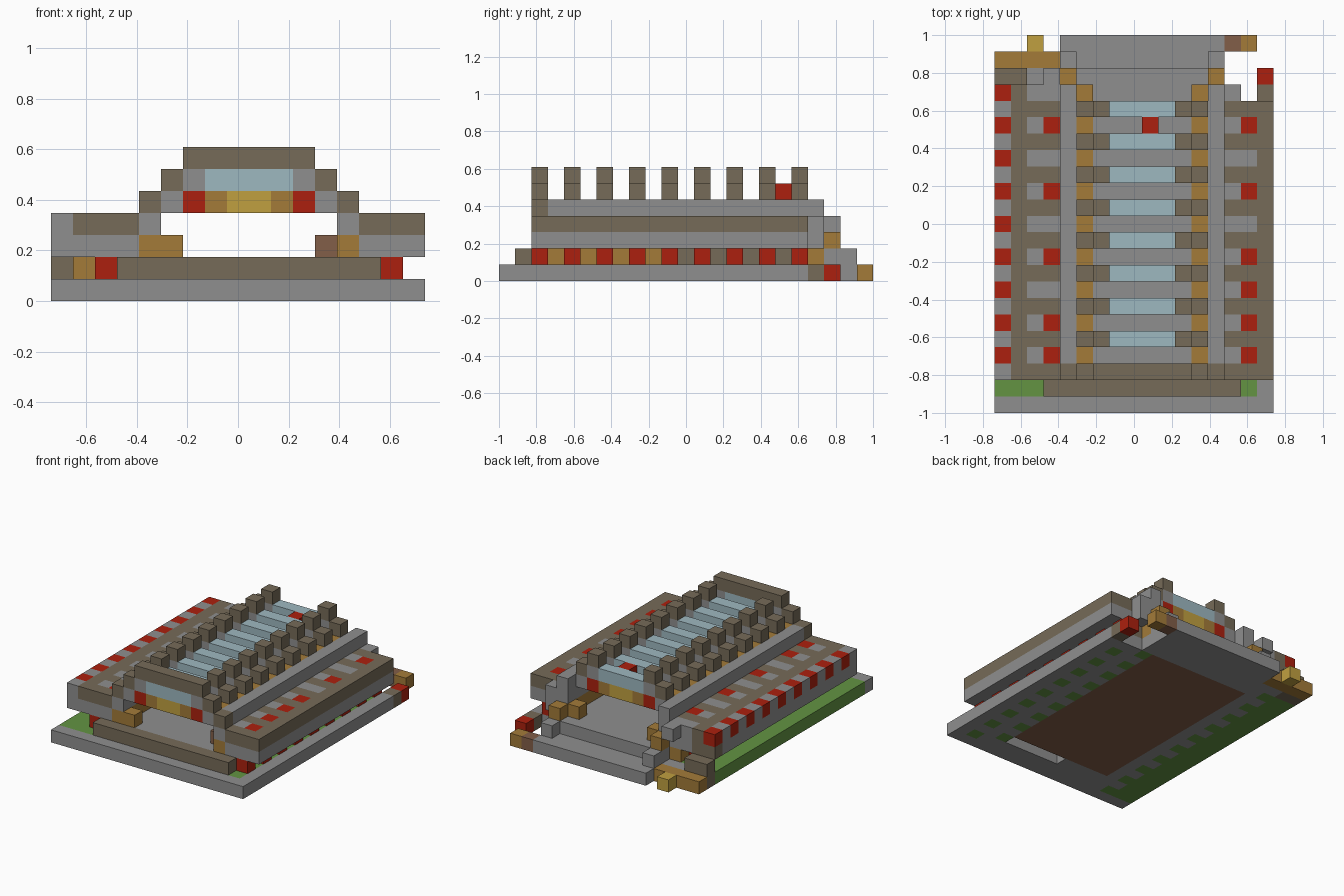
import bpy, bmesh, math
from mathutils import Vector

cube = bpy.data.objects.get("Cube")
if cube:
    bpy.data.objects.remove(cube, do_unlink=True)

U = 2 / 23                       # edge of one block
NX, NY = 17, 23
cells = {}                       # block position -> (part, colour)

PALETTE = {
    "grey": (143, 143, 143), "taupe": (118, 107, 88), "red": (172, 32, 14),
    "tan": (163, 123, 57), "yellow": (192, 160, 64), "glass_blue": (158, 184, 192),
    "green": (99, 148, 66), "dirt_brown": (130, 94, 72),
}


def linear(c):
    c /= 255
    return c / 12.92 if c < 0.04 else ((c + 0.055) / 1.055) ** 2.4


def make_material(name, rgb):
    mat = bpy.data.materials.new(name)
    mat.use_nodes = True
    col = (*[linear(c) for c in rgb], 1)
    mat.diffuse_color = col
    bsdf = mat.node_tree.nodes["Principled BSDF"]
    bsdf.inputs["Base Color"].default_value = col
    bsdf.inputs["Roughness"].default_value = 0.9
    return mat


def span(v):
    """A number is one block, a pair is an inclusive run, a range stays."""
    if isinstance(v, int):
        return (v,)
    return range(v[0], v[1] + 1) if isinstance(v, tuple) else v


def fill(part, colour, xs, ys, zs):
    for i in span(xs):
        for j in span(ys):
            for k in span(zs):
                cells[i, j, k] = (part, colour)


def clear(xs, ys, zs):
    for i in span(xs):
        for j in span(ys):
            for k in span(zs):
                cells.pop((i, j, k), None)


ODD = range(3, 19, 2)
EVEN = range(2, 19, 2)

# Base plate with earth bed, planting and a drain slot
fill("base", "grey", (0, 16), (0, 18), 0)
fill("base", "grey", (2, 13), (19, 20), 0)
fill("base", "grey", (4, 13), (21, 22), 0)
fill("base", "dirt_brown", (4, 12), (3, 18), 0)
clear((8, 12), 2, 0)
fill("planting", "green", (0, 1), (1, 19), 0)
fill("planting", "green", 2, range(1, 20, 2), 0)
fill("planting", "green", 15, range(1, 18, 2), 0)
fill("planting", "green", 13, EVEN, 0)

# Floor, front sill and the posts by the back step
fill("floor", "grey", (5, 12), (2, 20), 1)
fill("front_sill", "taupe", (3, 14), 1, 1)
for x in (4, 13):
    fill("back_post", "grey", x, (20, 21), 1)

# Lower walls with flowers set between them
for x in ((3, 4), (13, 14)):
    fill("lower_wall", "taupe", x, (2, 18), 1)
fill("lower_wall", "tan", 14, range(3, 11, 2), 1)
fill("lower_wall", "tan", (3, 4), 19, 1)
fill("lower_wall", "tan", 13, 19, 1)
for x in (2, 15):
    fill("flowers", "red", x, EVEN, 1)

# Side platforms
fill("left_platform", "grey", (14, 16), (2, 18), 2)
fill("left_platform", "taupe", (14, 16), (2, 18), 3)
fill("left_platform", "grey", 14, 19, (2, 3))
fill("left_platform", "grey", (14, 15), ODD, 3)
fill("left_platform", "red", 15, [3, 5, 7, 9, 13, 17], 3)
fill("right_platform", "grey", (0, 3), (2, 19), 2)
fill("right_platform", "taupe", (1, 3), (2, 18), 3)
fill("right_platform", "grey", 0, (2, 18), 3)
fill("right_platform", "red", 0, range(3, 20, 2), 3)
fill("right_platform", "grey", (2, 3), ODD, 3)
fill("right_platform", "red", 3, [3, 5, 9, 13, 17], 3)
fill("right_platform", "taupe", 1, 19, (2, 3))
fill("right_platform", "taupe", 0, 19, 2)
fill("right_platform", "grey", (2, 3), 19, 3)
fill("right_platform", "grey", 3, 20, 3)

# Hall walls stepping up to the roof, with timber supports inside
for x, inner in ((4, 5), (13, 12)):
    fill("support", "tan", x, (2, 20), 2)
    fill("support", "tan", inner, 19, 2)
    fill("hall_wall", "grey", x, (2, 19), 3)
    fill("hall_wall", "grey", x, (3, 19), 4)
    fill("hall_wall", "taupe", x, 2, 4)
fill("support", "tan", 5, 2, 2)
fill("support", "dirt_brown", 12, 3, 2)

# Roof deck with coloured end beams
fill("roof_deck", "grey", (5, 12), (2, 18), 4)
for x in (5, 12):
    fill("roof_deck", "tan", x, ODD, 4)
for y in (2, 18):
    for x, colour in ((6, "red"), (7, "tan"), (8, "yellow")):
        fill("end_beam", colour, x, y, 4)
        fill("end_beam", colour, NX - x, y, 4)

# Roof ribs with glass between
fill("roof_glass", "glass_blue", (7, 10), EVEN, 5)
for outer, inner in ((5, 6), (12, 11)):
    fill("roof_rib", "taupe", outer, EVEN, 5)
    fill("roof_rib", "grey", inner, EVEN, 5)
    fill("roof_rib", "taupe", inner, EVEN, 6)
fill("front_ridge", "taupe", (6, 11), 2, 6)
fill("roof_light", "red", 9, 17, 5)

# Scattered blocks round the back corners
fill("corner_block", "taupe", (0, 1), 20, (0, 1))
fill("corner_block", "tan", 1, 19, 1)
fill("back_rail", "tan", (0, 3), 21, 0)
fill("back_rail", "yellow", 2, 22, 0)
fill("loose_block", "dirt_brown", 14, 22, 0)
fill("loose_block", "tan", 15, 22, 0)
fill("loose_block", "taupe", 16, 19, 0)
fill("loose_block", "red", 16, 20, 0)

# Build one mesh per part from the exposed block faces
materials = {n: make_material(n, rgb) for n, rgb in PALETTE.items()}
AXES = [Vector(a) for a in ((1, 0, 0), (0, 1, 0), (0, 0, 1))]


def build(part):
    bm = bmesh.new()
    used = []
    verts = {}

    def vert(p):
        key = tuple(round(c * 2) for c in p)
        if key not in verts:
            verts[key] = bm.verts.new(((p.x - NX / 2) * U, (p.y - NY / 2) * U, p.z * U))
        return verts[key]

    for cell, (owner, colour) in cells.items():
        if owner != part:
            continue
        if colour not in used:
            used.append(colour)
        centre = Vector(cell) + Vector((0.5, 0.5, 0.5))
        for a in range(3):
            for s in (1, -1):
                n = AXES[a] * s
                if tuple(int(c) for c in Vector(cell) + n) in cells:
                    continue
                p, q = AXES[(a + 1) % 3] / 2, AXES[(a + 2) % 3] / 2 * s
                mid = centre + n / 2
                face = bm.faces.new([vert(mid + d) for d in (-p - q, p - q, p + q, q - p)])
                face.material_index = used.index(colour)
    bmesh.ops.dissolve_limit(bm, angle_limit=math.radians(1), verts=bm.verts[:],
                             edges=bm.edges[:], delimit={"MATERIAL"})
    mesh = bpy.data.meshes.new(part)
    bm.to_mesh(mesh)
    bm.free()
    for colour in used:
        mesh.materials.append(materials[colour])
    bpy.context.collection.objects.link(bpy.data.objects.new(part, mesh))


for part in sorted({owner for owner, _ in cells.values()}):
    build(part)
